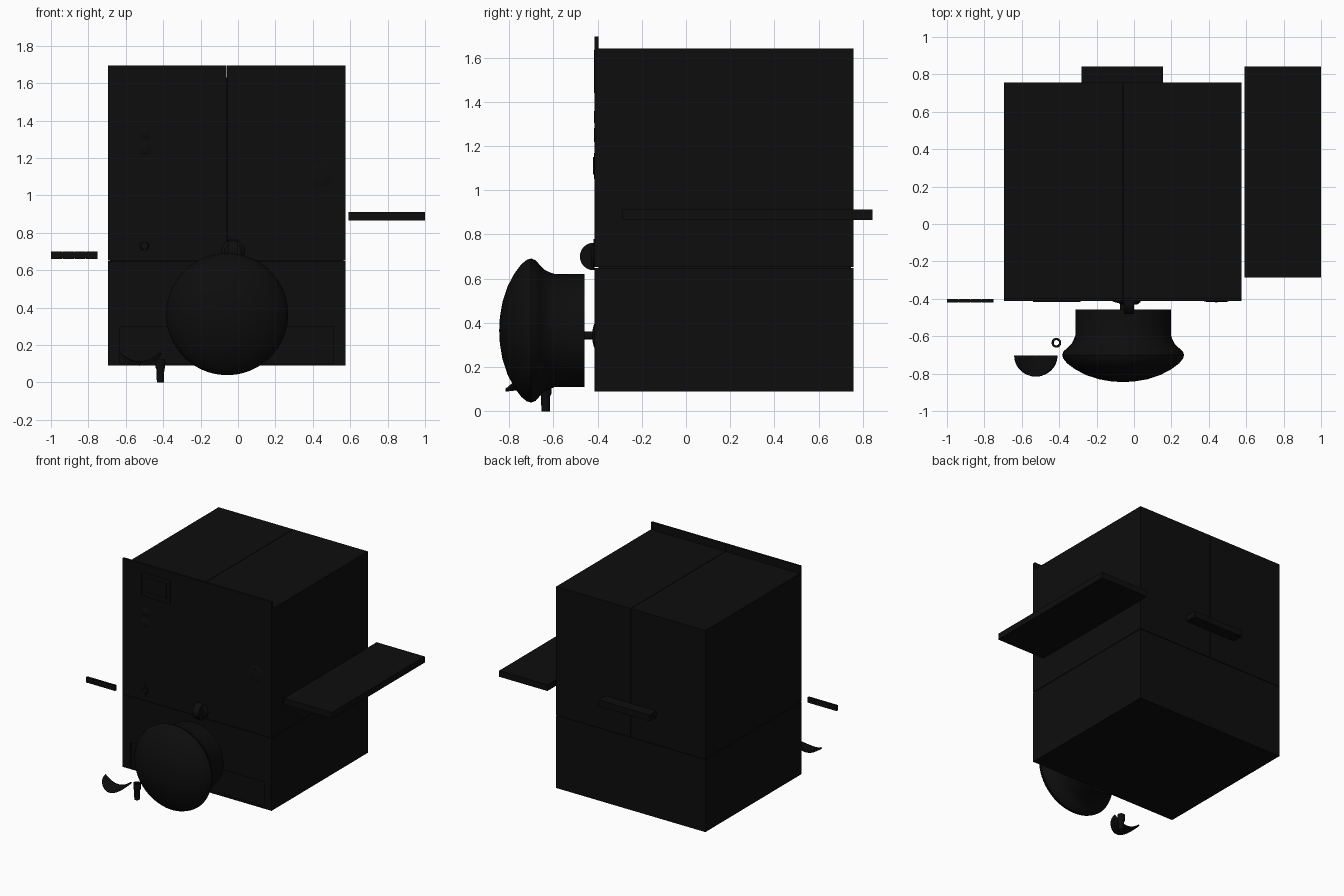
import bpy, bmesh, math
from mathutils import Matrix

cube = bpy.data.objects.get("Cube")
if cube:
    bpy.data.objects.remove(cube, do_unlink=True)

black = bpy.data.materials.new("black")
black.use_nodes = True
color = (0.004, 0.004, 0.004, 1)
black.diffuse_color = color
black.node_tree.nodes["Principled BSDF"].inputs["Base Color"].default_value = color


def finish(name, bm, smooth=False):
    bmesh.ops.recalc_face_normals(bm, faces=bm.faces[:])
    mesh = bpy.data.meshes.new(name)
    bm.to_mesh(mesh)
    bm.free()
    mesh.materials.append(black)
    ob = bpy.data.objects.new(name, mesh)
    bpy.context.collection.objects.link(ob)
    if smooth:
        bpy.ops.object.select_all(action="DESELECT")
        ob.select_set(True)
        bpy.context.view_layer.objects.active = ob
        bpy.ops.object.shade_smooth_by_angle(angle=math.radians(35))
    return ob


def box(name, x, y, z):
    bm = bmesh.new()
    bmesh.ops.create_cube(bm, size=1)
    for v in bm.verts:
        for i, (lo, hi) in enumerate((x, y, z)):
            v.co[i] = lo if v.co[i] < 0 else hi
    return finish(name, bm)


def lathe(name, profile, center, axis="Z", steps=64, closed=False):
    """Spin (radius, height) points about the axis; Y profiles run along +y."""
    bm = bmesh.new()
    verts = [bm.verts.new((r, 0, h)) for r, h in profile]
    edges = [bm.edges.new(pair) for pair in zip(verts, verts[1:])]
    if closed:
        edges.append(bm.edges.new((verts[-1], verts[0])))
    bmesh.ops.spin(bm, geom=verts + edges, axis=(0, 0, 1), cent=(0, 0, 0),
                   angle=math.tau, steps=steps)
    bmesh.ops.remove_doubles(bm, verts=bm.verts[:], dist=1e-5)
    if axis == "Y":
        bm.transform(Matrix.Rotation(-math.pi / 2, 4, "X"))
    bm.transform(Matrix.Translation(center))
    return finish(name, bm, True)


def frame(name, x, z, border, y):
    """Raised rectangular rim on the front."""
    (x0, x1), (z0, z1) = x, z
    box(name + "_left_bar", (x0, x0 + border), y, z)
    box(name + "_right_bar", (x1 - border, x1), y, z)
    box(name + "_lower_bar", (x0 + border, x1 - border), y, (z0, z0 + border))
    box(name + "_upper_bar", (x0 + border, x1 - border), y, (z1 - border, z1))


# Cabinet: lower block, split upper halves and a hidden core behind the seams
X0, X1, MID = -0.695, 0.575, -0.06
FRONT, BACK, SEAM, GAP = -0.395, 0.757, 0.65, 0.002
box("cabinet_core", (X0 + .01, X1 - .01), (FRONT, BACK - .01), (.10, 1.63))
box("cabinet_base", (X0, X1), (FRONT, BACK), (.09, SEAM - GAP))
halves = (("right", (X0, MID - GAP)), ("left", (MID + GAP, X1)))
for side, xs in halves:
    box("upper_cabinet_" + side, xs, (FRONT, BACK), (SEAM + GAP, 1.64))
    box("front_door_" + side, xs, (-.413, FRONT), (SEAM + GAP, 1.695))

# Lower front panel surrounding a shallow recess
PANEL = (-.413, FRONT)
box("lower_panel_top", (X0, X1), PANEL, (.295, SEAM - GAP))
box("lower_panel_right", (X0, -.63), PANEL, (.09, .295))
box("lower_panel_left", (.51, X1), PANEL, (.09, .295))
box("lower_panel_sill", (-.63, .51), PANEL, (.09, .10))

# Side shelf and rear ledge
box("side_shelf", (.59, 1.0), (-.287, .843), (.865, .912))
box("rear_ledge", (-.28, .155), (BACK, .843), (.865, .912))

# Detached bar made of four short blocks
for i in range(4):
    start = -1 + i * .0625
    box(f"bar_block_{i + 1}", (start, start + .06), (-.42, -.402), (.66, .70))
box("bar_core", (-.99, -.76), (-.416, -.406), (.664, .696))

# Screen and its frame
frame("screen_frame", (-.54, -.285), (1.44, 1.635), .012, (-.417, -.413))
frame("screen_rim", (-.50, -.32), (1.48, 1.60), .008, (-.416, -.413))

# Small front fittings
for name, x, z, r in (("upper_button", -.50, 1.33, .03),
                      ("lower_button", -.50, 1.25, .035),
                      ("coin_button", -.50, .73, .025),
                      ("door_lock", .44, 1.11, .065)):
    lathe(name, [(0, -.004), (r * .8, -.004), (r, 0), (0, 0)],
          (x, -.413, z), "Y", 32)
box("lock_slot", (.433, .447), (-.42, -.413), (1.07, 1.15))
box("coin_slot", (-.505, -.495), (-.418, -.413), (.68, .78))

# Turning handle: a round base with an upright half-disc grip
KX, KZ = -.027, .70
lathe("handle_base", [(0, -.017), (.045, -.017), (.062, -.005), (.062, 0), (0, 0)],
      (KX, -.413, KZ), "Y", 32)
bm = bmesh.new()
arc = [math.pi * i / 20 for i in range(21)]
side = bm.faces.new([bm.verts.new((KX - .027, -.418 - .062 * math.sin(a),
                                   KZ + .062 * math.cos(a))) for a in arc])
ext = bmesh.ops.extrude_face_region(bm, geom=[side])
bmesh.ops.translate(bm, vec=(.054, 0, 0),
                    verts=[g for g in ext["geom"] if isinstance(g, bmesh.types.BMVert)])
finish("handle_grip", bm, True)

# Drum with a flared, domed front, joined by a short axle
DRUM = (-.058, 0, .365)
lathe("drum", [(0, -.845), (.06, -.842), (.13, -.83), (.20, -.807), (.26, -.775),
               (.30, -.745), (.32, -.72), (.326, -.70), (.318, -.68),
               (.295, -.66), (.275, -.64), (.263, -.615), (.256, -.595),
               (.255, -.458), (0, -.458)], DRUM, "Y", 80)
lathe("drum_axle", [(0, -.46), (.018, -.46), (.018, -.41), (0, -.41)],
      (DRUM[0], 0, .342), "Y", 24)
lathe("axle_mount", [(0, -.424), (.03, -.422), (.05, -.417), (.06, -.41), (0, -.41)],
      (DRUM[0], 0, .342), "Y", 32)

# Half-round scoop, sagging in the middle
bm = bmesh.new()
R, N = .112, 24
rows = []
for j in range(9):
    row = []
    for i in range(N + 1):
        a = math.pi * i / N
        px, py = R * j / 8 * math.cos(a), -R * j / 8 * math.sin(a)
        sag = .05 * (px / R) ** 2 + .012 * py / R
        row.append(bm.verts.new((-.525 + px, -.704 + py, .107 + sag)))
    rows.append(row)
for r0, r1 in zip(rows, rows[1:]):
    for i in range(N):
        bm.faces.new((r0[i], r0[i + 1], r1[i + 1], r1[i]))
bmesh.ops.remove_doubles(bm, verts=bm.verts[:], dist=1e-5)
scoop = finish("scoop", bm, True)
solid = scoop.modifiers.new("thickness", "SOLIDIFY")
solid.thickness = .012
solid.offset = 0

# Open tapered spout
lathe("spout", [(.019, 0), (.021, .07), (.026, .08), (.026, .125),
                (.015, .125), (.014, 0)], (-.415, -.635, 0), "Z", 32, True)
